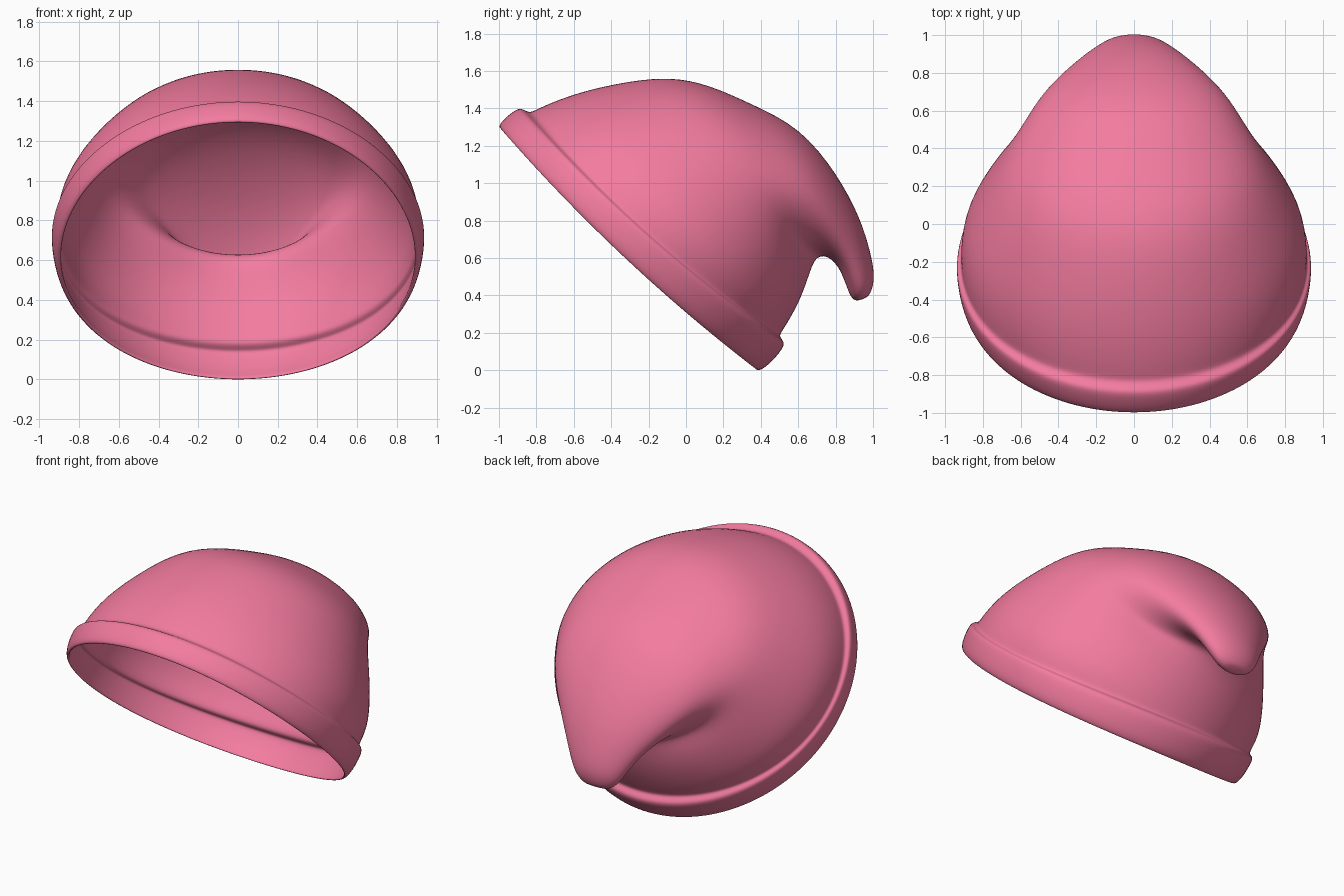
import bpy, bmesh, math

if "Cube" in bpy.data.objects:
    bpy.data.objects.remove(bpy.data.objects["Cube"])

N = 40
# Rings from opening to tip: front (y, z), back (y, z), half width, side sag, pinch
RINGS = [
    (-1.005, 1.30, 0.385, -0.01, 0.905, 0.05, 0),
    (-0.99, 1.335, 0.44, 0.02, 0.93, 0.055, 0),
    (-0.905, 1.405, 0.53, 0.12, 0.945, 0.06, 0),
    (-0.875, 1.40, 0.525, 0.155, 0.935, 0.06, 0),
    (-0.835, 1.375, 0.50, 0.18, 0.915, 0.06, 0),
    (-0.79, 1.405, 0.515, 0.205, 0.92, 0.055, 0),
    (-0.58, 1.49, 0.55, 0.26, 0.91, 0.035, 0),
    (-0.30, 1.55, 0.61, 0.37, 0.81, 0.01, 0),
    (-0.08, 1.57, 0.65, 0.48, 0.725, 0, 0.01),
    (0.12, 1.53, 0.68, 0.57, 0.655, 0, 0.04),
    (0.36, 1.42, 0.71, 0.61, 0.58, 0, 0.06),
    (0.61, 1.30, 0.76, 0.61, 0.49, 0, 0.03),
    (0.81, 1.05, 0.81, 0.56, 0.37, 0, 0),
    (0.935, 0.81, 0.84, 0.50, 0.27, 0, 0),
    (0.99, 0.62, 0.865, 0.43, 0.20, 0, 0),
    (1.012, 0.49, 0.885, 0.385, 0.15, 0, 0),
    (0.985, 0.40, 0.91, 0.37, 0.09, 0, 0),
]


def ring_points(fy, fz, by, bz, w, sag, pinch):
    for i in range(N):
        t = 2 * math.pi * i / N
        c, s = math.cos(t), math.sin(t)
        # Sag drops the sides of the opening, pinch digs the fold grooves
        groove = pinch * max(0, -2 * c * abs(s)) ** 2
        y = (fy + by) / 2 + (fy - by) / 2 * c - 0.68 * sag * s * s - groove
        z = (fz + bz) / 2 + (fz - bz) / 2 * c - 0.73 * sag * s * s
        yield w * s, y, z


# Hat: one lofted cloth shell with a rolled brim and drooping tip
bm = bmesh.new()
loops = [[bm.verts.new(p) for p in ring_points(*r)] for r in RINGS]
for a, b in zip(loops, loops[1:]):
    for i in range(N):
        j = (i + 1) % N
        bm.faces.new((a[i], a[j], b[j], b[i]))
tip = bm.verts.new((0, 0.945, 0.38))
for i in range(N):
    bm.faces.new((loops[-1][i], loops[-1][(i + 1) % N], tip))
bmesh.ops.recalc_face_normals(bm, faces=bm.faces)
# Normals must point outwards so the shell thickens inwards
top = max(bm.faces, key=lambda f: f.calc_center_median().z)
if top.normal.z < 0:
    bmesh.ops.reverse_faces(bm, faces=bm.faces)
for f in bm.faces:
    f.smooth = True

mesh = bpy.data.meshes.new("knit_hat")
bm.to_mesh(mesh)
bm.free()
hat = bpy.data.objects.new("knit_hat", mesh)
bpy.context.collection.objects.link(hat)

# Cloth thickness and smoothing
solid = hat.modifiers.new("thickness", 'SOLIDIFY')
solid.thickness = 0.02
solid.offset = -1
sub = hat.modifiers.new("smooth", 'SUBSURF')
sub.levels = sub.render_levels = 2

# Pink cloth
pink = bpy.data.materials.new("pink_cloth")
pink.diffuse_color = (0.9, 0.2, 0.35, 1)
pink.use_nodes = True
pink.node_tree.nodes["Principled BSDF"].inputs["Base Color"].default_value = pink.diffuse_color
mesh.materials.append(pink)
